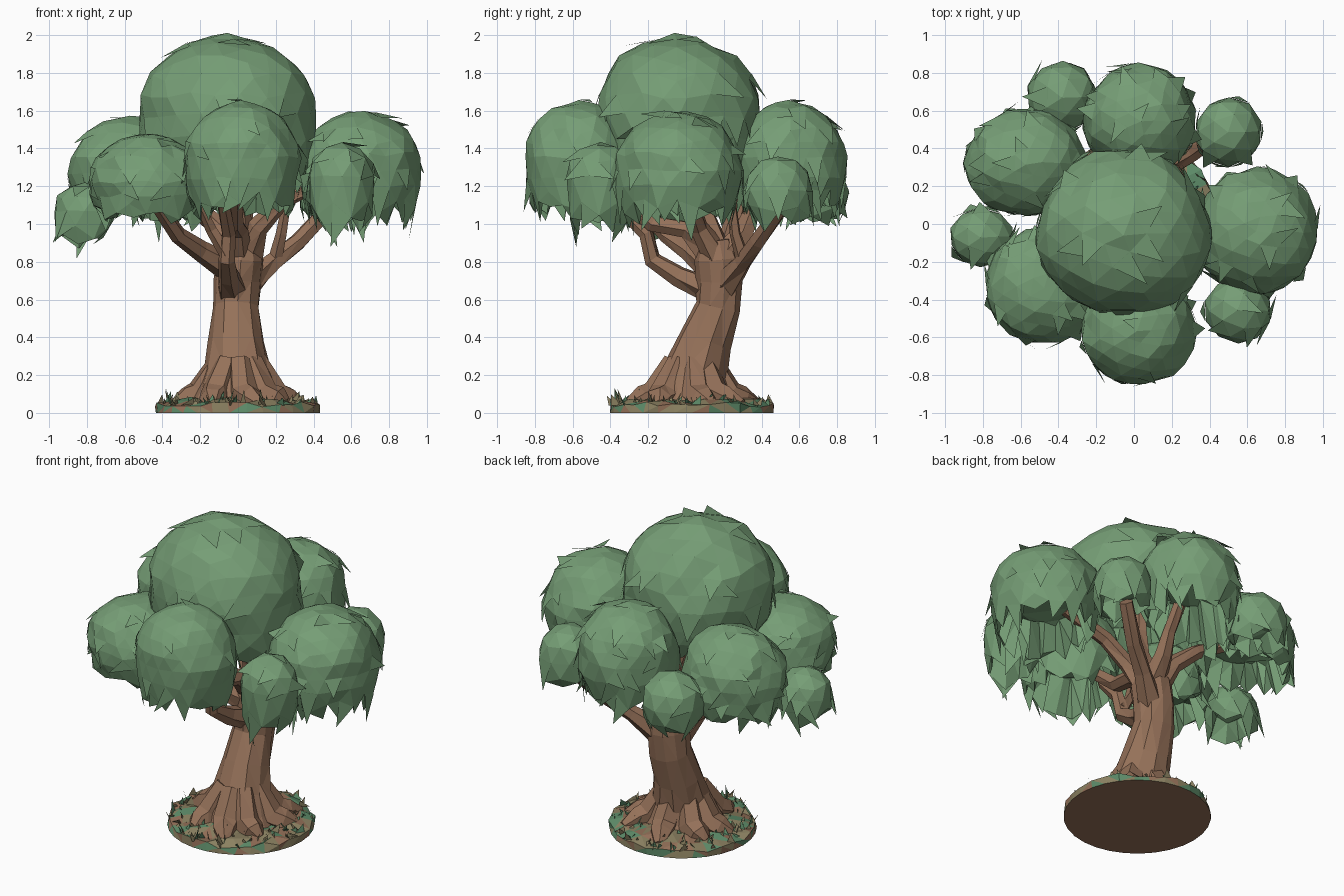
import bpy, bmesh, math, random
from math import sin, cos, pi, tau
from mathutils import Vector, noise

random.seed(4)
if "Cube" in bpy.data.objects:
    bpy.data.objects.remove(bpy.data.objects["Cube"], do_unlink=True)


def material(name, r, g, b):
    m = bpy.data.materials.new(name)
    m.use_nodes = True
    m.diffuse_color = (r, g, b, 1)
    node = m.node_tree.nodes["Principled BSDF"]
    node.inputs["Base Color"].default_value = (r, g, b, 1)
    node.inputs["Roughness"].default_value = 0.9
    return m


LEAF = material("leaf green", 0.18, 0.34, 0.18)
BARK = material("bark brown", 0.30, 0.165, 0.10)
SOIL = material("dry grass olive", 0.26, 0.22, 0.12)
GRASS = material("grass green", 0.11, 0.26, 0.14)


def jitter(amount):
    return Vector([random.uniform(-amount, amount) for _ in range(3)])


def finish(bm, name, *mats):
    mesh = bpy.data.meshes.new(name)
    bm.to_mesh(mesh)
    bm.free()
    for m in mats:
        mesh.materials.append(m)
    ob = bpy.data.objects.new(name, mesh)
    bpy.context.collection.objects.link(ob)
    return ob


def tube(name, points, radii, sides=7, rough=0.08):
    """Faceted limb swept along points with a radius at each one."""
    pts = [Vector(p) for p in points]
    bm = bmesh.new()
    last, tangent, side = None, None, None
    for i, p in enumerate(pts):
        t = (pts[min(i + 1, len(pts) - 1)] - pts[max(i - 1, 0)]).normalized()
        if side is None:
            side = t.orthogonal().normalized()
        else:
            side = tangent.rotation_difference(t) @ side
        tangent = t
        other = t.cross(side)
        ring = []
        for k in range(sides):
            a = tau * k / sides
            r = radii[i] * random.uniform(1 - rough, 1 + rough)
            ring.append(bm.verts.new(p + side * r * cos(a) + other * r * sin(a)))
        if last:
            for k in range(sides):
                n = (k + 1) % sides
                bm.faces.new((last[k], last[n], ring[n], ring[k]))
        else:
            bm.faces.new(ring[::-1])
        last = ring
    bm.faces.new(last)
    bmesh.ops.triangulate(bm, faces=bm.faces)
    return finish(bm, name, BARK)


def leaf_clump(name, x, y, rx, ry, top, bottom, detail=3):
    """Faceted dome of leaves with a ragged rim and a hollow underside."""
    bm = bmesh.new()
    bmesh.ops.create_icosphere(bm, subdivisions=detail, radius=1)
    low = [f for f in bm.faces if f.calc_center_median().z < -0.62]
    bmesh.ops.delete(bm, geom=low, context="FACES")
    size = (rx + ry) / 2
    middle = top - min(size, (top - bottom) * 0.55)
    seed = Vector((x, y, top)) * 9
    for v in bm.verts:
        d = v.co.copy()
        flat = Vector((d.x, d.y))
        if d.z < 0 and flat.length > 0:
            flat *= flat.length ** -0.35
        bump = 1 + 0.07 * noise.noise(d * 2.2 + seed)
        height = (top - middle) if d.z > 0 else (middle - bottom) * 1.3
        v.co = Vector((x + flat.x * rx * bump, y + flat.y * ry * bump,
                       middle + d.z * height)) + jitter(size * 0.03)
    # ragged rim
    for v in bm.verts:
        if v.is_boundary:
            v.co.z += random.uniform(-0.1, 0.06) * (0.4 + size)
    # loose leaf flaps lifted from the surface, denser towards the bottom
    bm.normal_update()
    for f in list(bm.faces):
        c = f.calc_center_median()
        chance = 0.07 if c.z > middle else 0.2
        if random.random() < chance:
            a, b, tip = sorted((v.co for v in f.verts), key=lambda p: -p.z)
            spread = (tip - c) * 0.6 + f.normal * random.uniform(0.015, 0.04)
            spots = (a + f.normal * 0.003, b + f.normal * 0.003, tip + spread)
            flap = bm.faces.new([bm.verts.new(p) for p in spots])
            flap.normal_update()
            if flap.normal.dot(f.normal) < 0:
                flap.normal_flip()
            flap.tag = True
    # recessed underside
    rim = [e for e in bm.edges if e.is_boundary and not e.link_faces[0].tag]
    new = bmesh.ops.extrude_edge_only(bm, edges=rim)["geom"]
    inner = [g for g in new if isinstance(g, bmesh.types.BMVert)]
    for v in inner:
        v.co = Vector((x + (v.co.x - x) * 0.75, y + (v.co.y - y) * 0.75,
                       middle - size * 0.15)) + jitter(0.02)
    edges = [g for g in new if isinstance(g, bmesh.types.BMEdge)]
    bmesh.ops.holes_fill(bm, edges=edges, sides=0)
    bmesh.ops.triangulate(bm, faces=[f for f in bm.faces if len(f.verts) > 3])
    return finish(bm, name, LEAF)


# foliage: centre x, y, radius x, y, top, bottom
clumps = {
    "crown_leaves": (-0.055, -0.05, 0.465, 0.44, 2.0, 1.22),
    "front_leaves": (0.02, -0.56, 0.30, 0.295, 1.65, 1.03),
    "back_leaves": (0.03, 0.55, 0.30, 0.295, 1.65, 1.05),
    "left_leaves": (0.65, -0.04, 0.325, 0.335, 1.60, 1.03),
    "right_back_leaves": (-0.57, 0.32, 0.325, 0.285, 1.57, 1.03),
    "right_front_leaves": (-0.48, -0.33, 0.305, 0.305, 1.48, 1.01),
}
small_clumps = {
    "small_right_leaves": (-0.81, -0.07, 0.17, 0.155, 1.22, 0.94),
    "small_left_front_leaves": (0.55, -0.46, 0.18, 0.175, 1.43, 1.01),
    "small_left_back_leaves": (0.50, 0.49, 0.18, 0.185, 1.36, 1.02),
    "small_right_back_leaves": (-0.38, 0.67, 0.19, 0.19, 1.36, 1.02),
}
for name, spec in clumps.items():
    leaf_clump(name, *spec)
for name, spec in small_clumps.items():
    leaf_clump(name, *spec, detail=2)

# trunk, leaning back as it rises
tube("trunk",
     [(0, 0.03, 0.02), (0, 0.03, 0.12), (0, 0.05, 0.22), (-0.01, 0.1, 0.38),
      (-0.01, 0.17, 0.56), (0, 0.18, 0.7), (0.01, 0.17, 0.82), (0.02, 0.16, 0.92)],
     [0.27, 0.22, 0.175, 0.145, 0.125, 0.125, 0.125, 0.09], sides=11, rough=0.05)

# flaring roots
for i in range(8):
    a = tau * i / 8 + random.uniform(-0.2, 0.2)
    reach = random.uniform(0.31, 0.37)
    path = [(r * cos(a + bend), 0.03 + r * sin(a + bend), z) for r, z, bend in
            ((0.09, 0.27, 0), (0.19, 0.1, 0), (0.27, 0.07, 0.1), (reach, 0.04, 0.2))]
    tube("root", path, [0.07, 0.085, 0.07, 0.035], sides=6)

# branches
branches = {
    "front_branch": [(-0.03, 0.14, 0.64), (-0.05, -0.04, 0.72), (-0.06, -0.18, 0.81),
                     (-0.05, -0.21, 0.95), (-0.08, -0.38, 1.12)],
    "right_front_branch": [(-0.03, 0.15, 0.76), (-0.2, 0.02, 0.86),
                           (-0.32, -0.1, 0.94), (-0.44, -0.26, 1.12)],
    "left_back_branch": [(0.05, 0.2, 0.68), (0.18, 0.3, 0.8),
                         (0.32, 0.38, 0.91), (0.48, 0.5, 1.08)],
    "left_branch": [(0.05, 0.15, 0.84), (0.11, 0.07, 0.98),
                    (0.24, 0.02, 1.12), (0.5, -0.02, 1.25)],
    "back_branch": [(0.03, 0.2, 0.82), (0.03, 0.31, 0.96), (0.03, 0.36, 1.1), (0.03, 0.45, 1.25)],
    "right_back_branch": [(-0.02, 0.2, 0.82), (-0.1, 0.24, 0.98), (-0.24, 0.28, 1.1), (-0.42, 0.3, 1.2)],
    "upper_front_branch": [(0, 0.13, 0.85), (0.0, 0.0, 0.97), (-0.02, -0.18, 1.0), (-0.02, -0.36, 1.15)],
    "centre_branch": [(0.02, 0.16, 0.85), (0.02, 0.1, 1.05), (-0.02, 0.03, 1.25), (-0.04, 0, 1.45)],
}
for name, path in branches.items():
    thick = [0.08, 0.055, 0.045, 0.04, 0.035]
    tube(name, path, thick[:len(path)], sides=6, rough=0.14)
# stubby twigs
tube("twig", [(-0.06, -0.18, 0.84), (-0.14, -0.2, 0.97), (-0.2, -0.26, 1.1)], [0.04, 0.03, 0.025], sides=5)
tube("twig", [(0.2, 0.3, 0.82), (0.23, 0.26, 0.95), (0.26, 0.24, 1.12)], [0.04, 0.03, 0.025], sides=5)

# round patch of ground with faces of mixed colour and a brown underside
bm = bmesh.new()
count = 30
rings = []
for r, z in ((0.435, 0), (0.43, 0.045), (0.36, 0.06), (0.27, 0.07), (0.15, 0.08)):
    ring = []
    for k in range(count):
        a = tau * k / count
        p = Vector((r * cos(a), 0.03 + r * sin(a), z))
        ring.append(bm.verts.new(p + jitter(0.015) if z else p))
    rings.append(ring)
for low, high in zip(rings, rings[1:]):
    for k in range(count):
        n = (k + 1) % count
        bm.faces.new((low[k], low[n], high[n], high[k]))
bmesh.ops.triangulate(bm, faces=bm.faces)
for f in bm.faces:
    f.material_index = random.choices((0, 1, 2), (6, 3, 2))[0]
bm.faces.new(rings[0][::-1]).material_index = 2
finish(bm, "ground", SOIL, GRASS, BARK)

# grass blades and dry flakes scattered over the ground
bm = bmesh.new()
for i in range(190):
    a = random.uniform(0, tau)
    r = random.uniform(0.24, 0.425)
    base = Vector((r * cos(a), 0.03 + r * sin(a), 0.04))
    turn = random.uniform(0, pi)
    half = Vector((cos(turn), sin(turn), 0)) * random.uniform(0.015, 0.035)
    tip = base + jitter(0.035)
    tip.z = random.uniform(0.07, 0.1) + (0.03 if i % 9 == 0 else 0)
    f = bm.faces.new([bm.verts.new(p) for p in (base - half, base + half, tip)])
    f.material_index = random.choices((0, 1), (3, 2))[0]
finish(bm, "grass_blades", SOIL, GRASS)
